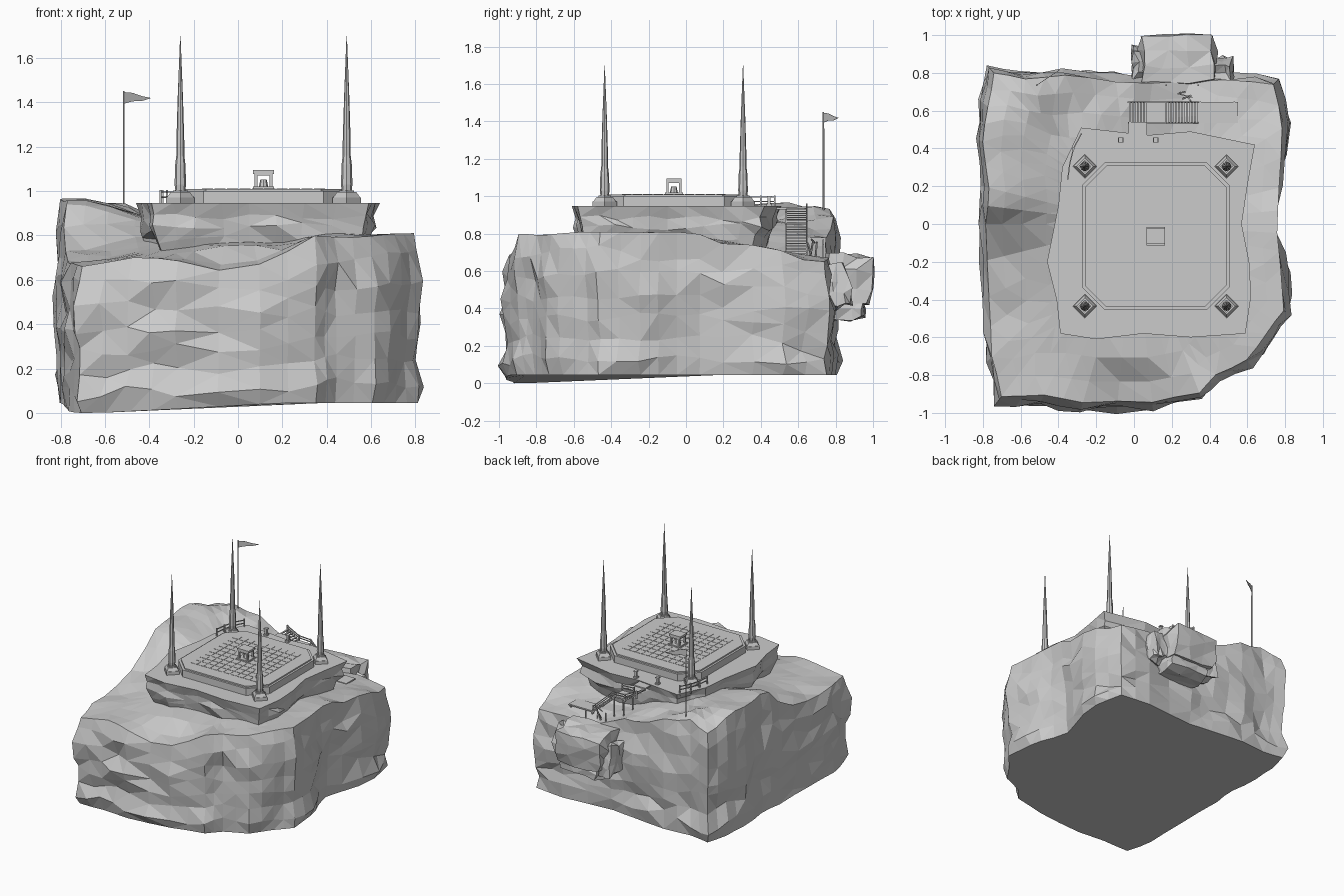
import bpy, bmesh, math, random
from mathutils import Vector, Matrix, noise

random.seed(4)
cube = bpy.data.objects.get("Cube")
if cube:
    bpy.data.objects.remove(cube, do_unlink=True)

stone = bpy.data.materials.new("stone grey")
stone.use_nodes = True
GREY = (0.6, 0.6, 0.6, 1)
stone.diffuse_color = GREY
stone.node_tree.nodes["Principled BSDF"].inputs["Base Color"].default_value = GREY


def finish(name, bm):
    bmesh.ops.recalc_face_normals(bm, faces=bm.faces)
    mesh = bpy.data.meshes.new(name)
    bm.to_mesh(mesh)
    bm.free()
    mesh.materials.append(stone)
    bpy.context.collection.objects.link(bpy.data.objects.new(name, mesh))


def box(bm, loc, size):
    bmesh.ops.create_cube(bm, size=1, matrix=Matrix.Translation(loc) @ Matrix.Diagonal((*size, 1)))


def beam(bm, a, b, w):
    a, b = Vector(a), Vector(b)
    d = b - a
    m = Matrix.Translation((a + b) / 2) @ d.to_track_quat("Z", "Y").to_matrix().to_4x4()
    bmesh.ops.create_cube(bm, size=1, matrix=m @ Matrix.Diagonal((w, w, d.length, 1)))


def loft(bm, rings):
    loops = [[bm.verts.new(p) for p in r] for r in rings]
    n = len(loops[0])
    for lo, hi in zip(loops, loops[1:]):
        for i in range(n):
            j = (i + 1) % n
            bm.faces.new((lo[i], lo[j], hi[j], hi[i]))
    bm.faces.new(loops[0][::-1])
    bm.faces.new(loops[-1])


def rock(name, rings):
    bm = bmesh.new()
    loft(bm, rings)
    bmesh.ops.triangulate(bm, faces=[f for f in bm.faces if len(f.verts) == 4])
    finish(name, bm)


def with_midpoints(pts):
    out = []
    for p, q in zip(pts, pts[1:] + pts[:1]):
        out += [Vector(p), (Vector(p) + Vector(q)) / 2]
    return out


# Height of the cliff top, blended from a few survey points
SURVEY = [(-.72, -.93, .66), (-.45, -.93, .70), (-.05, -.97, .64), (.1, -.97, .67),
          (.36, -.9, .80), (.8, -.48, .81), (.79, -.05, .81), (.8, .3, .74),
          (.77, .75, .65), (.3, .77, .65), (-.1, .77, .78), (-.4, .8, .89),
          (-.76, .81, .88), (-.55, .68, .95), (-.73, .5, .97), (-.73, .2, .96), (-.78, -.2, .73),
          (-.78, -.5, .67), (-.3, .55, .86), (.3, .5, .7), (0, -.6, .77), (.1, 0, .82), (.5, -.5, .81)]


def ground(x, y):
    ws = [(1 / ((x - a) ** 2 + (y - b) ** 2 + .002) ** 1.5, h) for a, b, h in SURVEY]
    return sum(w * h for w, h in ws) / sum(w for w, h in ws)


def base(x, y):
    return max(0, .045 - .06 * max(0, -y - .1) * min(1, max(0, (.2 - x) / .9)))


# Main cliff: stacked irregular rings, then shrinking rings across the top
OUTLINE = [(.82, .53), (.77, .77), (.52, .80), (.1, .77), (-.1, .79), (-.38, .82), (-.6, .80),
           (-.77, .83), (-.81, .65), (-.83, .45), (-.80, .2), (-.82, 0), (-.80, -.4),
           (-.78, -.73), (-.73, -.95), (-.5, -.95), (-.28, -.98), (.1, -.98), (.36, -.93),
           (.45, -.83), (.62, -.75), (.73, -.6), (.83, -.48), (.81, -.25), (.79, -.05), (.8, .2)]
pts = with_midpoints(OUTLINE)
rings = []
LEVELS = [(0, .975), (.12, .99), (.26, .975), (.4, .985), (.54, .995), (.7, .99), (.86, .98), (1, .96)]
for t, s in LEVELS:
    ring = []
    for p in pts:
        rough = .055 if 0 < t < 1 else .015
        q = p * (s + rough * noise.noise(Vector((p.x * 5, p.y * 5, t * 5 + 3))))
        # Hollow worn into the lower left wall
        if q.x > .6:
            q.x -= .08 * (1 - t) ** .5 * math.exp(-((q.y - .08) / .16) ** 2)
        z = base(q.x, q.y) * (1 - t) + ground(p.x * s, p.y * s) * t
        if 0 < t < 1:
            z += .07 * noise.noise(Vector((p.x * 4, p.y * 4, t * 4)))
        ring.append((q.x, q.y, z))
    rings.append(ring)
for s in (.85, .72, .57, .37, .12):
    ring = []
    for p in pts:
        x, y = p.x * s, p.y * s
        ring.append((x, y, ground(x, y) + .01 * noise.noise(Vector((x * 6, y * 6, 1)))))
    rings.append(ring)
rock("cliff", rings)

# Flat slab of rock carrying the plaza
SLAB = [(.64, .42), (.3, .49), (.07, .47), (-.1, .49), (-.28, .51), (-.38, .3), (-.4, .1),
        (-.46, -.2), (-.41, -.4), (-.39, -.58), (-.2, -.61), (.05, -.58), (.3, -.6),
        (.59, -.58), (.62, -.38), (.61, -.2), (.57, 0), (.6, .2)]
mid = Vector((.09, -.06))
rings = []
for z, s in ((.66, .86), (.78, .92), (.835, .965), (.885, .96), (.947, 1)):
    ring = []
    for p in with_midpoints(SLAB):
        q, dz = p, 0
        if z < .94:
            q = mid + (p - mid) * (s + .06 * noise.noise(Vector((p.x * 6, p.y * 6, z * 12))))
            dz = .04 * noise.noise(Vector((p.x * 5, p.y * 5, z * 20)))
        ring.append((q.x, q.y, z + dz))
    rings.append(ring)
rock("plaza_rock", rings)


# Boulders jutting from the back wall
def boulder(name, loc, size, rot, jitter):
    bm = bmesh.new()
    bmesh.ops.create_cube(bm, size=1)
    bmesh.ops.subdivide_edges(bm, edges=bm.edges, cuts=2, use_grid_fill=True)
    for v in bm.verts:
        v.co *= 1.12 - .35 * max(0, v.co.length - .5)
        v.co += Vector([random.uniform(-jitter, jitter) for _ in range(3)])
    bmesh.ops.triangulate(bm, faces=bm.faces)
    bm.transform(Matrix.Translation(loc) @ Matrix.Rotation(rot, 4, "X") @ Matrix.Diagonal((*size, 1)))
    finish(name, bm)


boulder("ledge_boulder", (.23, .865, .56), (.36, .24, .24), -.1, .05)
boulder("lower_boulder", (.25, .84, .42), (.3, .2, .15), .1, .08)
boulder("left_boulder", (.45, .8, .52), (.13, .14, .2), .2, .1)
boulder("right_boulder", (.05, .85, .5), (.11, .15, .22), .1, .1)

# Chamfered plaza with a stepped edge and tiled floor
CX, CY = .115, -.065


def chamfered(h, c, z):
    return [(CX + x, CY + y, z) for x, y in ((h, c - h), (h, h - c), (h - c, h), (c - h, h),
            (-h, h - c), (-h, c - h), (c - h, -h), (h - c, -h))]


bm = bmesh.new()
loft(bm, [chamfered(.39, .12, .94), chamfered(.39, .12, 1.0), chamfered(.375, .115, 1.0),
          chamfered(.375, .115, 1.01), chamfered(.355, .11, 1.01)])
finish("plaza", bm)
bm = bmesh.new()
N, STEP = 10, .056
for i in range(N):
    for j in range(N):
        box(bm, (CX + (i - 4.5) * STEP, CY + (j - 4.5) * STEP, 1.0105), (.05, .05, .003))
finish("floor_tiles", bm)

# Four spires on diamond pedestals
for sx in (-1, 1):
    for sy in (-1, 1):
        x, y = CX + sx * .375, CY + sy * .37
        side = ("left" if sx > 0 else "right", "back" if sy > 0 else "front")
        bm = bmesh.new()
        for r0, r1, z0, z1 in ((.065, .065, .93, .972), (.06, .044, .972, .995), (.034, .034, .995, 1.003)):
            bmesh.ops.create_cone(bm, cap_ends=True, segments=4, radius1=r0, radius2=r1, depth=z1 - z0,
                                  matrix=Matrix.Translation((x, y, (z0 + z1) / 2)))
        finish("pedestal_%s_%s" % side, bm)
        bm = bmesh.new()
        profile = ((.022, 1.0), (.026, 1.03), (.023, 1.12), (.018, 1.16), (.018, 1.22), (.012, 1.42), (.001, 1.7))
        loft(bm, [[(x + r * math.cos(a * math.pi / 4), y + r * math.sin(a * math.pi / 4), z)
                   for a in range(8)] for r, z in profile])
        finish("spire_%s_%s" % side, bm)

# Open shrine in the middle of the plaza
bm = bmesh.new()
box(bm, (CX, CY, 1.015), (.096, .096, .012))
for sx in (-1, 1):
    for sy in (-1, 1):
        box(bm, (CX + sx * .034, CY + sy * .034, 1.045), (.012, .012, .06))
box(bm, (CX, CY, 1.074), (.08, .08, .008))
box(bm, (CX, CY, 1.086), (.096, .08, .016))
bmesh.ops.create_cone(bm, cap_ends=True, segments=8, radius1=.022, radius2=.014, depth=.035,
                      matrix=Matrix.Translation((CX, CY, 1.035)))
finish("shrine", bm)

# Flag
bm = bmesh.new()
bmesh.ops.create_cone(bm, cap_ends=True, segments=6, radius1=.005, radius2=.004, depth=.56,
                      matrix=Matrix.Translation((-.515, .735, 1.17)))
finish("flag_pole", bm)
bm = bmesh.new()
loft(bm, [[(-.515 + .12 * u + o, .735 + .08 * u - o, 1.42 + h * k + .004 * math.sin(u * 6))
           for o, k in ((-.001, -1), (.001, -1), (.001, 1), (-.001, 1))]
          for u, h in ((0, .026), (.33, .019), (.67, .011), (1, .001))])
finish("pennant", bm)

# Wooden stairway down the back: two flights and two landings
bm = bmesh.new()
Y0, Y1 = .535, .645
YM = (Y0 + Y1) / 2
box(bm, (.02, .5, .935), (.1, .08, .01))
box(bm, (.12, YM, .865), (.1, .11, .01))
box(bm, (.445, YM, .7), (.21, .11, .01))
for x0, x1, z0, z1, n in ((-.03, .07, .935, .87, 6), (.17, .34, .86, .71, 10)):
    for i in range(n):
        t = (i + .5) / n
        box(bm, (x0 + (x1 - x0) * t, YM, z0 + (z1 - z0) * t), (.012, .11, .007))
    for y in (Y0, Y1):
        beam(bm, (x0, y, z0 - .01), (x1, y, z1 - .01), .008)
for x in (.08, .16, .35, .53):
    for y in (Y0, Y1):
        beam(bm, (x, y, ground(x, y) - .03), (x, y, .86 if x < .2 else .7), .008)
finish("stairway", bm)


# Post and rail fences
def fence(name, path, height):
    bm = bmesh.new()
    for p in path:
        beam(bm, (p[0], p[1], p[2] - .02), (p[0], p[1], p[2] + height), .009)
    for a, b in zip(path, path[1:]):
        for h in (.45, .85):
            beam(bm, (a[0], a[1], a[2] + height * h), (b[0], b[1], b[2] + height * h), .006)
    finish(name, bm)


fence("stair_rail", [(-.03, Y1, .92), (.07, Y1, .87), (.17, Y1, .865), (.34, Y1, .71)], .04)
fence("landing_rail", [(.07, Y0, .87), (.17, Y0, .865)], .05)
fence("rock_edge_fence", [(-.28, .475, .945), (-.32, .4, .945), (-.34, .32, .945), (-.35, .24, .945)], .06)

# Broken posts leaning at the cliff edge
bm = bmesh.new()
for x, y, dx, dy in ((.17, .735, 0, 0), (.34, .735, 0, 0), (.23, .69, .04, .01), (.28, .68, .02, -.03), (.25, .66, .05, .02)):
    z = ground(x, y)
    beam(bm, (x, y, z - .02), (x + dx, y + dy, z + .09), .008)
beam(bm, (.23, .69, .75), (.31, .67, .77), .006)
finish("broken_posts", bm)

# Small lanterns at the stair head
for name, x in (("lantern_right", -.07), ("lantern_left", .115)):
    bm = bmesh.new()
    box(bm, (x, .445, .952), (.028, .028, .012))
    box(bm, (x, .445, .975), (.016, .016, .04))
    box(bm, (x, .445, .998), (.026, .026, .008))
    finish(name, bm)
